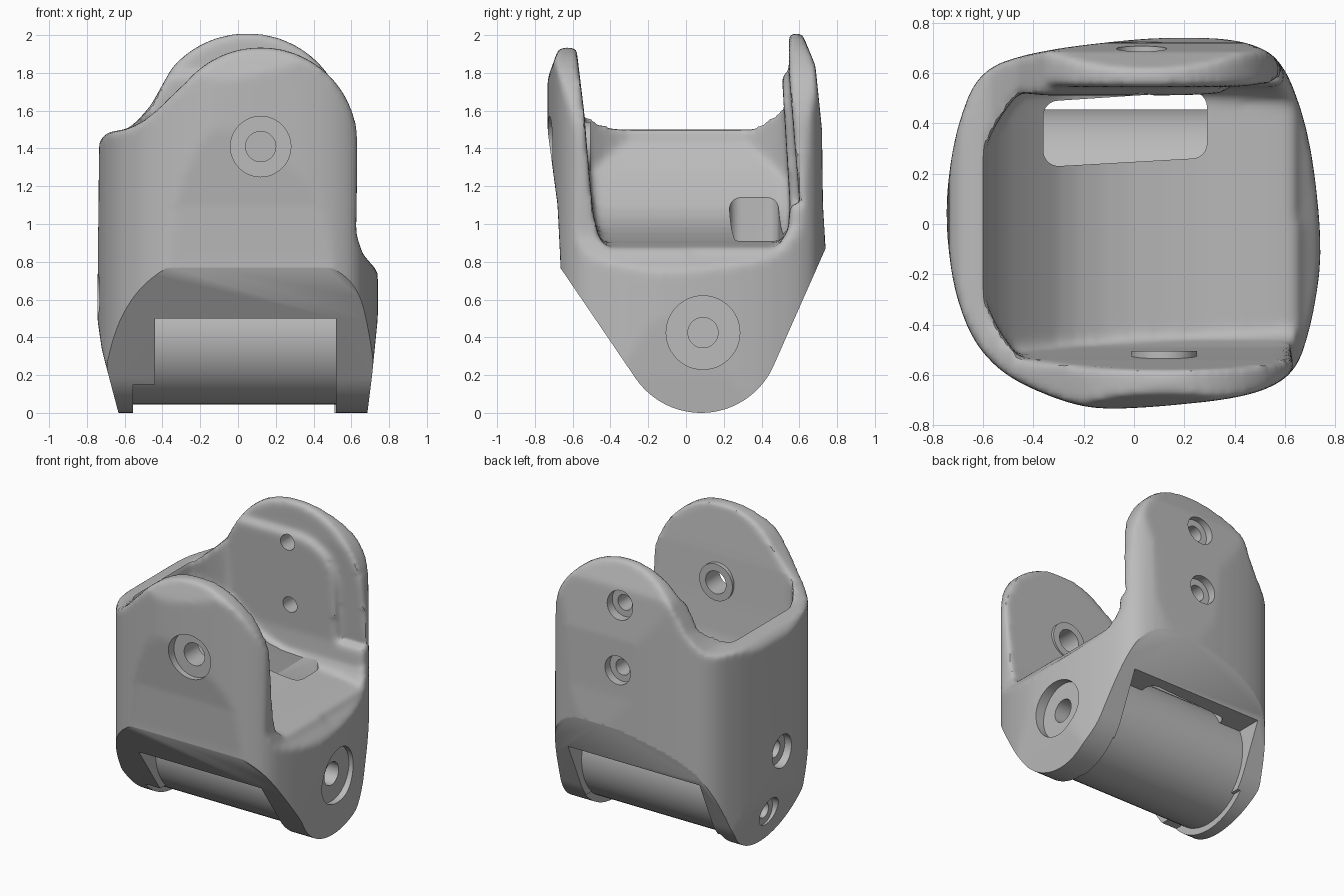
import bpy, bmesh
from math import cos, sin, radians
from mathutils import Vector

if "Cube" in bpy.data.objects:
    bpy.data.objects.remove(bpy.data.objects["Cube"])

grey = bpy.data.materials.new("plain_grey")
grey.use_nodes = True
grey.diffuse_color = (0.5, 0.5, 0.5, 1)
grey.node_tree.nodes["Principled BSDF"].inputs["Base Color"].default_value = (0.5, 0.5, 0.5, 1)


def arc(cx, cy, r, start, end, n=32):
    steps = [radians(start + (end - start) * i / n) for i in range(n + 1)]
    return [(cx + r * cos(t), cy + r * sin(t)) for t in steps]


def soften(points, rounds=2):
    # corner cutting on a closed outline
    for _ in range(rounds):
        out = []
        for i, p in enumerate(points):
            a, b = Vector(p), Vector(points[(i + 1) % len(points)])
            out += [a.lerp(b, 0.23), a.lerp(b, 0.77)]
        points = out
    return [tuple(p) for p in points]


def prism(name, axis, outline, lo, hi):
    # extrude a flat outline along one axis
    place = {"x": lambda u, v, d: (d, u, v),
             "y": lambda u, v, d: (u, d, v),
             "z": lambda u, v, d: (u, v, d)}[axis]
    bm = bmesh.new()
    rings = [[bm.verts.new(place(u, v, d)) for u, v in outline] for d in (lo, hi)]
    bm.faces.new(rings[0])
    bm.faces.new(rings[1])
    for i in range(len(outline)):
        j = (i + 1) % len(outline)
        bm.faces.new((rings[0][i], rings[0][j], rings[1][j], rings[1][i]))
    bmesh.ops.recalc_face_normals(bm, faces=bm.faces)
    mesh = bpy.data.meshes.new(name)
    bm.to_mesh(mesh)
    bm.free()
    mesh.materials.append(grey)
    obj = bpy.data.objects.new(name, mesh)
    bpy.context.collection.objects.link(obj)
    return obj


def rod(name, axis, u, v, r, lo, hi):
    return prism(name, axis, arc(u, v, r, 0, 352.5, 47), lo, hi)


def box(name, axis, u0, u1, v0, v1, lo, hi):
    return prism(name, axis, [(u0, v0), (u1, v0), (u1, v1), (u0, v1)], lo, hi)


def modify(obj, kind, **settings):
    mod = obj.modifiers.new(kind.lower(), kind)
    for key, value in settings.items():
        setattr(mod, key, value)
    bpy.context.view_layer.objects.active = obj
    bpy.ops.object.modifier_apply(modifier=mod.name)


def combine(obj, other, operation):
    other.hide_render = True
    modify(obj, "BOOLEAN", object=other, operation=operation, solver="EXACT")
    bpy.data.objects.remove(other)


# Outer block: plan outline, side outline, then front and back silhouettes
plan = [(-0.752, 0.05), (-0.715, 0.35), (-0.62, 0.61), (-0.38, 0.69), (0.1, 0.745), (0.42, 0.735),
        (0.59, 0.66), (0.7, 0.35), (0.75, -0.1), (0.71, -0.38), (0.64, -0.6), (0.45, -0.69),
        (0.0, -0.735), (-0.22, -0.73), (-0.5, -0.615), (-0.64, -0.47), (-0.72, -0.25)]
bracket = prism("bracket", "z", soften(plan), -0.15, 2.3)

side = [(-0.665, -0.2), (-0.665, 0.8), (-0.68, 1.1), (-0.74, 1.55), (-0.74, 1.75), (-0.67, 1.945),
        (-0.58, 2.2), (0.45, 2.2), (0.61, 2.02), (0.685, 1.84), (0.72, 1.5), (0.725, 1.1),
        (0.74, 0.85), (0.74, -0.2)]
combine(bracket, prism("side_outline", "x", side, -1, 1), "INTERSECT")

rim = [(-0.735, 1.44), (-0.69, 1.485), (-0.58, 1.505)]
foot = [(0.74, 0.75), (0.74, 0.5), (0.71, 0.2), (0.66, -0.2), (-0.58, -0.2), (-0.72, 0.33), (-0.745, 0.5)]
front_outline = (rim + [(-0.5, 1.545), (-0.42, 1.61), (-0.35, 1.68)]
                 + arc(0.12, 1.42, 0.515, 140, 0) + [(0.625, 0.95), (0.66, 0.84)] + foot)
back_outline = (rim + [(-0.52, 1.56), (-0.46, 1.63), (-0.41, 1.72)]
                + arc(0.05, 1.485, 0.525, 140, 0) + [(0.6, 0.98), (0.65, 0.84)] + foot)
silhouette = prism("front_outline", "y", front_outline, -1, 0.01)
combine(silhouette, prism("back_outline", "y", back_outline, 0, 1), "UNION")
combine(bracket, silhouette, "INTERSECT")

# Open cavity between the two plates, with a floor sweeping up the high wall
floor = [(-0.62, 2.6), (-0.605, 1.47), (-0.52, 1.32), (-0.4, 1.18), (-0.27, 1.05), (-0.08, 0.965),
         (0.2, 0.915), (0.5, 0.895), (0.67, 0.87), (0.77, 0.78), (1.2, 0.7), (1.2, 2.6)]
cavity = prism("cavity", "y", soften(floor, 1), -1, 1)
trough = [(-0.6, 2.4), (-0.58, 1.93), (-0.54, 1.6), (-0.515, 1.3), (-0.49, 1.05), (-0.46, 0.93),
          (-0.4, 0.85), (-0.28, 0.79), (0.1, 0.765), (0.36, 0.8), (0.48, 0.87), (0.54, 0.97),
          (0.55, 1.1), (0.51, 1.75), (0.5, 2.4)]
combine(cavity, prism("trough", "x", trough, -1.3, 1.3), "INTERSECT")
inside = [(-0.62, 0.1), (-0.59, 0.33), (-0.46, 0.53), (-0.2, 0.75), (1.4, 0.8), (1.4, -0.8),
          (-0.2, -0.8), (-0.43, -0.57), (-0.58, -0.36), (-0.62, -0.1)]
combine(cavity, prism("inside", "z", soften(inside), 0.3, 3), "INTERSECT")
combine(bracket, cavity, "DIFFERENCE")

# Stepped inner face of the back plate, leaning with the plate
step = prism("plate_step", "y", [(-0.6, 1.79)] + arc(0.1, 1.51, 0.28, 90, 0, 12)
             + [(0.38, 1.1), (1, 1.1), (1, 2.4), (-0.6, 2.4)], 0.35, 1)
lean = [(0.35, 1.0), (0.61, 1.0), (0.545, 1.8), (0.54, 2.5), (0.35, 2.5)]
combine(step, prism("step_depth", "x", lean, -1.5, 1.5), "INTERSECT")
combine(bracket, step, "DIFFERENCE")

# Soften all the edges made so far
modify(bracket, "REMESH", mode="VOXEL", voxel_size=0.02)
modify(bracket, "SMOOTH", factor=0.5, iterations=8)

# Crisp wedge and rounded hub at the bottom
wedge = ([(-1, 2.5), (-1, 1.26)] + arc(0.08, 0.42, 0.42, 214, 336)
         + [(1, 1.46), (1, 2.5)])
combine(bracket, prism("wedge", "x", wedge, -1, 1), "INTERSECT")

# Raised ring inside the front plate
combine(bracket, rod("pivot_ring", "y", 0.12, 1.41, 0.13, -0.62, -0.505), "UNION")

# One cutter: openings around the barrel and the slot through the floor
cutter = box("front_opening", "y", -0.44, 0.52, -0.5, 0.5, -1, 0.1)
combine(cutter, box("back_opening", "y", -0.53, 0.5, -0.5, 0.57, 0.08, 1), "UNION")
combine(cutter, box("hub_relief", "y", -0.555, 0.51, -0.5, 0.15, -1.1, 1.1), "UNION")
r = 0.06
slot = (arc(-0.36 + r, 0.23 + r, r, 180, 270, 6) + arc(0.29 - r, 0.26 + r, r, 270, 360, 6)
        + arc(0.29 - r, 0.525 - r, r, 0, 90, 6) + arc(-0.36 + r, 0.49 - r, r, 90, 180, 6))
combine(cutter, prism("floor_slot", "z", slot, 0.4, 1.22), "UNION")

# Counterbored holes: axis, centre, hole radius, recess radius, outer end, recess depth, hole depth
holes = [("y", 0.12, 1.41, 0.08, 0.16, -1, -0.66, -0.3),
         ("y", 0.03, 1.73, 0.055, 0.1, 1, 0.64, 0.4),
         ("y", 0.03, 1.28, 0.055, 0.1, 1, 0.665, 0.4),
         ("x", 0.09, 0.425, 0.08, 0.195, 1, 0.67, 0.4),
         ("x", 0.06, 0.22, 0.055, 0.1, -1, -0.65, -0.5),
         ("x", -0.02, 0.63, 0.06, 0.115, -1, -0.68, -0.5)]
for axis, u, v, small, large, end, recess, deep in holes:
    inner = (recess + deep) / 2
    combine(cutter, rod("recess", axis, u, v, large, min(end, recess), max(end, recess)), "UNION")
    combine(cutter, rod("bore", axis, u, v, small, min(end * 0.9, deep), max(end * 0.9, deep)), "UNION")
combine(bracket, cutter, "DIFFERENCE")

# Barrel held between the two cheeks
barrel = rod("barrel", "x", 0.08, 0.42, 0.375, -0.57, 0.525)

for obj in (bracket, barrel):
    bpy.ops.object.select_all(action="DESELECT")
    obj.select_set(True)
    bpy.context.view_layer.objects.active = obj
    bpy.ops.object.shade_smooth_by_angle(angle=radians(38))
